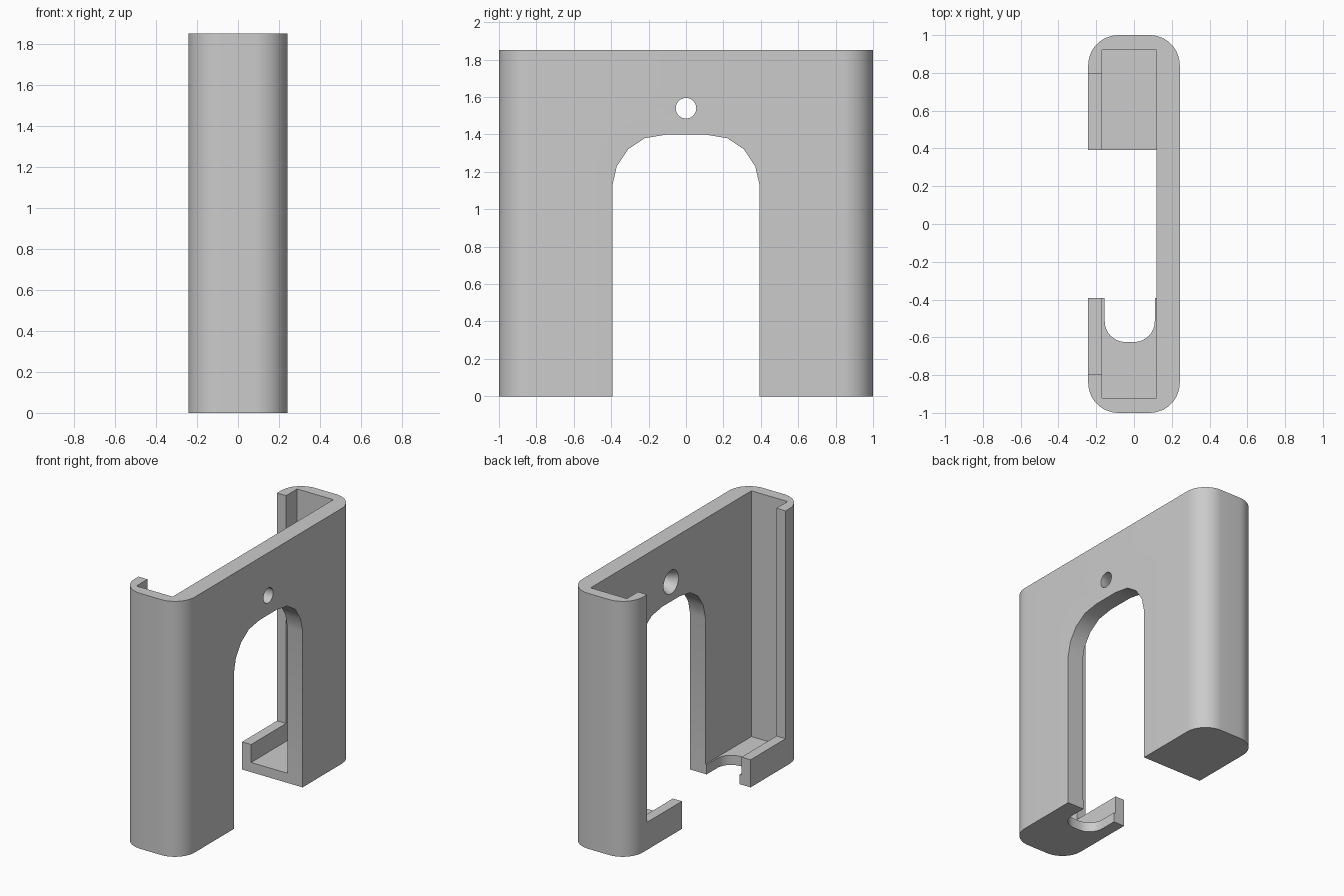
import bpy, bmesh, math
from mathutils import Vector

if "Cube" in bpy.data.objects:
    bpy.data.objects.remove(bpy.data.objects["Cube"], do_unlink=True)

W, H = 0.2425, 1.85                     # half width, height
WALL_IN, LIP_IN, FLOOR = 0.12, -0.17, 0.07

grey = bpy.data.materials.new("plain_grey")
grey.use_nodes = True
grey.diffuse_color = (0.6, 0.6, 0.6, 1)
grey.node_tree.nodes["Principled BSDF"].inputs["Base Color"].default_value = (0.6, 0.6, 0.6, 1)


def prism(name, points, offset):
    """Solid swept from a closed outline of 3D points along offset."""
    bm = bmesh.new()
    face = bm.faces.new([bm.verts.new(p) for p in points])
    swept = bmesh.ops.extrude_face_region(bm, geom=[face])["geom"]
    moved = [v for v in swept if isinstance(v, bmesh.types.BMVert)]
    bmesh.ops.translate(bm, verts=moved, vec=Vector(offset))
    bmesh.ops.recalc_face_normals(bm, faces=bm.faces)
    mesh = bpy.data.meshes.new(name)
    bm.to_mesh(mesh)
    bm.free()
    mesh.materials.append(grey)
    obj = bpy.data.objects.new(name, mesh)
    bpy.context.collection.objects.link(obj)
    return obj


def rounded(x0, x1, y0, y1, r, steps):
    """Rounded rectangle outline in two dimensions."""
    corners = [(x1 - r, y1 - r), (x0 + r, y1 - r), (x0 + r, y0 + r), (x1 - r, y0 + r)]
    return [(cx + r * math.cos(a), cy + r * math.sin(a))
            for q, (cx, cy) in enumerate(corners)
            for a in [(q + i / steps) * math.pi / 2 for i in range(steps + 1)]]


def box(name, x0, x1, y0, y1, z0, z1):
    return prism(name, [(x0, y0, z0), (x1, y0, z0), (x1, y1, z0), (x0, y1, z0)],
                 (0, 0, z1 - z0))


def cone(name, x0, x1, r0, r1):
    """Round cutter along x at the screw hole."""
    bm = bmesh.new()
    bmesh.ops.create_cone(bm, cap_ends=True, segments=32, radius1=r0, radius2=r1, depth=x1 - x0)
    mesh = bpy.data.meshes.new(name)
    bm.to_mesh(mesh)
    bm.free()
    mesh.materials.append(grey)
    obj = bpy.data.objects.new(name, mesh)
    obj.rotation_euler = (0, math.pi / 2, 0)
    obj.location = ((x0 + x1) / 2, 0, 1.54)
    bpy.context.collection.objects.link(obj)
    return obj


# Rounded outer shell
holder = prism("holder", [(x, y, 0) for x, y in rounded(-W, W, -1, 1, 0.16, 12)], (0, 0, H))

# Arched opening outline, mirrored about its centre
half = [(0.393, -0.2), (0.393, 1.13), (0.37, 1.23), (0.31, 1.32), (0.22, 1.38), (0.1, 1.4)]
arch = [(-1, y, z) for y, z in half] + [(-1, -y, z) for y, z in reversed(half)]

cutters = [
    # Pocket, open at the top
    box("pocket_cutter", LIP_IN, WALL_IN, -0.92, 0.92, FLOOR, 3),
    # Open face between the side lips, above the low bottom lip
    box("face_cutter", -1, -0.1, -0.793, 0.793, 0.2, 3),
    prism("arch_cutter", arch, (2, 0, 0)),
    # Rounded notch in one floor
    prism("notch_cutter", [(x, y, -0.2) for x, y in
                           rounded(-0.155, 0.11, -0.625, -0.1, 0.11, 8)], (0, 0, 0.4)),
    # Countersunk screw hole
    cone("hole_cutter", 0.05, 0.4, 0.055, 0.055),
    cone("countersink_cutter", 0.105, 0.2, 0.092, 0.05),
]
for cutter in cutters:
    cutter.hide_render = True
    mod = holder.modifiers.new(cutter.name, "BOOLEAN")
    mod.operation, mod.solver, mod.object = "DIFFERENCE", "EXACT", cutter

# Apply the cuts, drop the cutters and shade
bpy.context.view_layer.objects.active = holder
for obj in bpy.context.selected_objects:
    obj.select_set(False)
holder.select_set(True)
for mod in list(holder.modifiers):
    bpy.ops.object.modifier_apply(modifier=mod.name)
for cutter in cutters:
    bpy.data.objects.remove(cutter, do_unlink=True)
bpy.ops.object.shade_smooth_by_angle(angle=math.radians(30))
